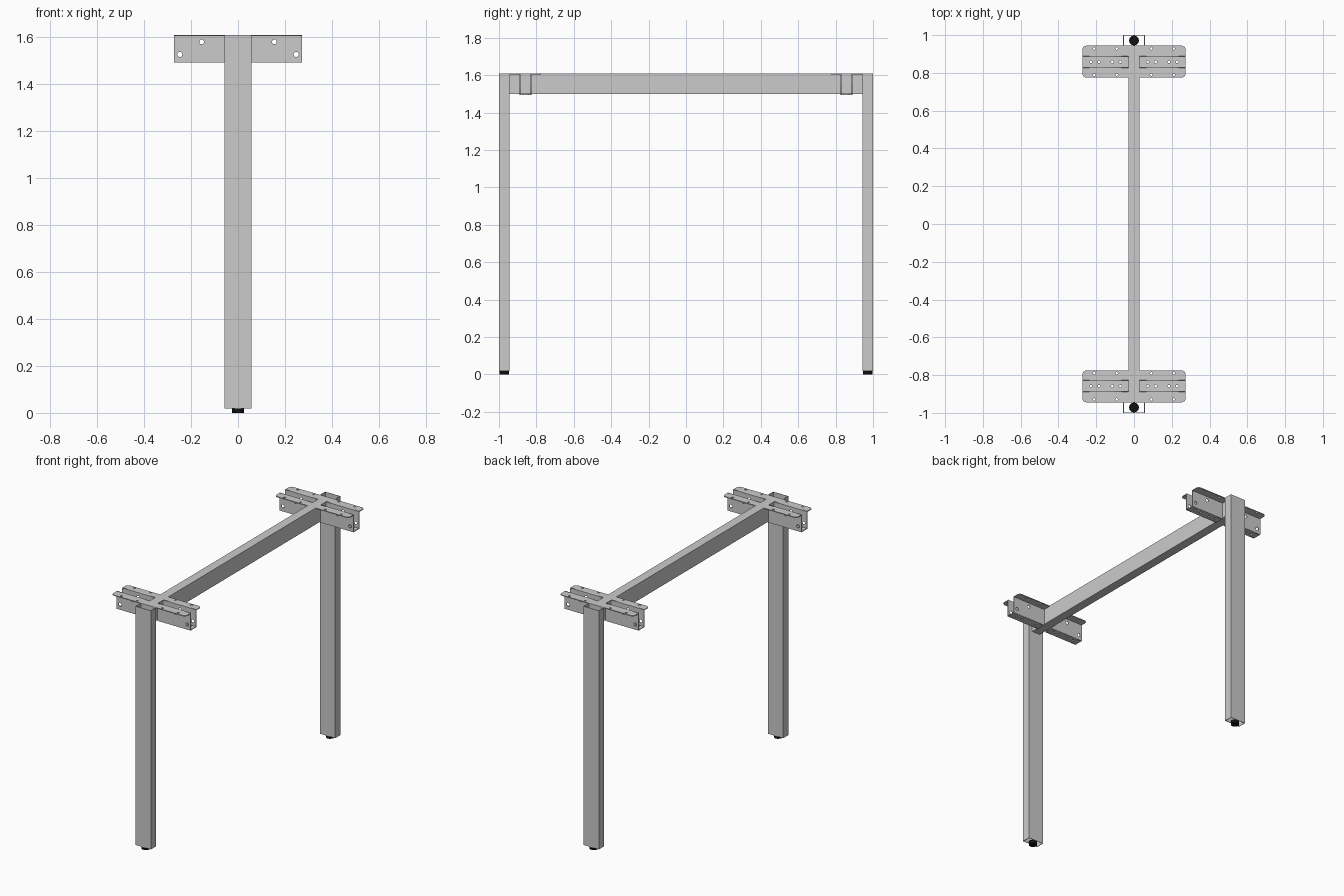
import bpy, bmesh
from math import cos, sin, pi
from mathutils import Matrix

if "Cube" in bpy.data.objects:
    bpy.data.objects.remove(bpy.data.objects["Cube"])

T = 0.005          # sheet thickness
TOP = 1.61


def add_object(name, mesh, mirror=(True, True)):
    ob = bpy.data.objects.new(name, mesh)
    bpy.context.collection.objects.link(ob)
    if any(mirror):
        m = ob.modifiers.new("mirror", 'MIRROR')
        m.use_axis = (mirror[0], mirror[1], False)
        m.use_clip = False
        m.use_mirror_merge = False
    return ob


def box(name, x, y, z, open_ends=False, mirror=(False, True)):
    bm = bmesh.new()
    bmesh.ops.create_cube(bm, size=1)
    size = [b - a for a, b in (x, y, z)]
    mid = [(a + b) / 2 for a, b in (x, y, z)]
    bmesh.ops.scale(bm, vec=size, verts=bm.verts)
    bmesh.ops.translate(bm, vec=mid, verts=bm.verts)
    if open_ends:
        bm.normal_update()
        caps = [f for f in bm.faces if abs(f.normal.z) > 0.9]
        bmesh.ops.delete(bm, geom=caps, context='FACES_ONLY')
    me = bpy.data.meshes.new(name)
    bm.to_mesh(me)
    bm.free()
    ob = add_object(name, me, mirror)
    if open_ends:
        s = ob.modifiers.new("wall", 'SOLIDIFY')
        s.thickness = 0.004
        s.offset = -1
    return ob


def circle(cx, cy, r, n=16):
    return [(cx + r * cos(2 * pi * i / n), cy + r * sin(2 * pi * i / n)) for i in range(n)]


def outline(x0, x1, y0, y1, low_r=0, high_r=0):
    # rectangle whose two corners at x1 may be rounded
    pts = [(x0, y1), (x0, y0)]
    for cy, s, r, a0 in ((y0, 1, low_r, -pi / 2), (y1, -1, high_r, 0)):
        if r:
            pts += [(x1 - r + r * cos(a0 + k * pi / 10), cy + s * r + r * sin(a0 + k * pi / 10))
                    for k in range(6)]
        else:
            pts.append((x1, cy))
    return pts


def plate(name, border, holes, matrix):
    # sheet with round holes, filled from a flat curve
    cu = bpy.data.curves.new(name, 'CURVE')
    cu.dimensions = '2D'
    cu.fill_mode = 'BOTH'
    cu.extrude = T / 2
    for pts in [border] + holes:
        sp = cu.splines.new('POLY')
        sp.points.add(len(pts) - 1)
        for p, (x, y) in zip(sp.points, pts):
            p.co = (x, y, 0, 1)
        sp.use_cyclic_u = True
    tmp = bpy.data.objects.new("helper", cu)
    bpy.context.collection.objects.link(tmp)
    dg = bpy.context.evaluated_depsgraph_get()
    me = bpy.data.meshes.new_from_object(tmp.evaluated_get(dg))
    bpy.data.objects.remove(tmp)
    me.name = name
    me.transform(matrix)
    bm = bmesh.new()
    bm.from_mesh(me)
    bmesh.ops.remove_doubles(bm, verts=bm.verts, dist=1e-5)
    bmesh.ops.recalc_face_normals(bm, faces=bm.faces)
    bm.to_mesh(me)
    bm.free()
    return add_object(name, me)


# Hollow legs and the crossbeam between them
box("leg", (-0.057, 0.057), (0.943, 1.0), (0.018, TOP), open_ends=True)
box("crossbeam", (-0.03, 0.03), (-0.943, 0.943), (1.5, TOP), mirror=(False, False))

# Bracket flanges, outer corners rounded
X0, X1 = 0.03, 0.273
Y_IN, Y_OUT = 0.827, 0.889
for name, y0, y1, hy, lr, hr in (("outer_flange", Y_OUT, 0.944, 0.929, 0, 0.02),
                                 ("inner_flange", 0.776, Y_IN, 0.791, 0.02, 0)):
    plate("bracket_" + name, outline(X0, X1, y0, y1, lr, hr),
          [circle(x, hy, 0.007) for x in (0.092, 0.21)],
          Matrix.Translation((0, 0, TOP - T / 2)))

# Bracket side walls
upright = Matrix.Rotation(pi / 2, 4, 'X')
for name, y in (("outer_wall", Y_OUT - T / 2), ("inner_wall", Y_IN + T / 2)):
    plate("bracket_" + name, outline(X0, X1, 1.493, TOP),
          [circle(0.155, 1.58, 0.01), circle(0.248, 1.527, 0.011)],
          Matrix.Translation((0, y, 0)) @ upright)

# Channel floor and small fixing plates lying in it
screw_x = (0.072, 0.115, 0.185, 0.228)
ym = (Y_IN + Y_OUT) / 2
screws = [circle(x, ym, 0.007) for x in screw_x]
plate("bracket_floor", outline(X0, X1, Y_IN + T, Y_OUT - T), screws,
      Matrix.Translation((0, 0, 1.493 + T / 2)))
for i in (0, 2):
    a, b = screw_x[i], screw_x[i + 1]
    plate("fixing_plate", outline(a - 0.019, b + 0.019, ym - 0.02, ym + 0.02),
          screws[i:i + 2], Matrix.Translation((0, 0, 1.493 + 1.5 * T)))

# Black round feet
black = bpy.data.materials.new("black_rubber")
black.diffuse_color = (0.005, 0.005, 0.005, 1)
black.use_nodes = True
black.node_tree.nodes["Principled BSDF"].inputs["Base Color"].default_value = black.diffuse_color
bm = bmesh.new()
bmesh.ops.create_cone(bm, cap_ends=True, segments=32, radius1=0.026, radius2=0.026, depth=0.022,
                      matrix=Matrix.Translation((0, 0.9715, 0.011)))
me = bpy.data.meshes.new("foot")
bm.to_mesh(me)
bm.free()
me.materials.append(black)
foot = add_object("foot", me, (False, True))
bpy.context.view_layer.objects.active = foot
foot.select_set(True)
bpy.ops.object.shade_smooth_by_angle()
